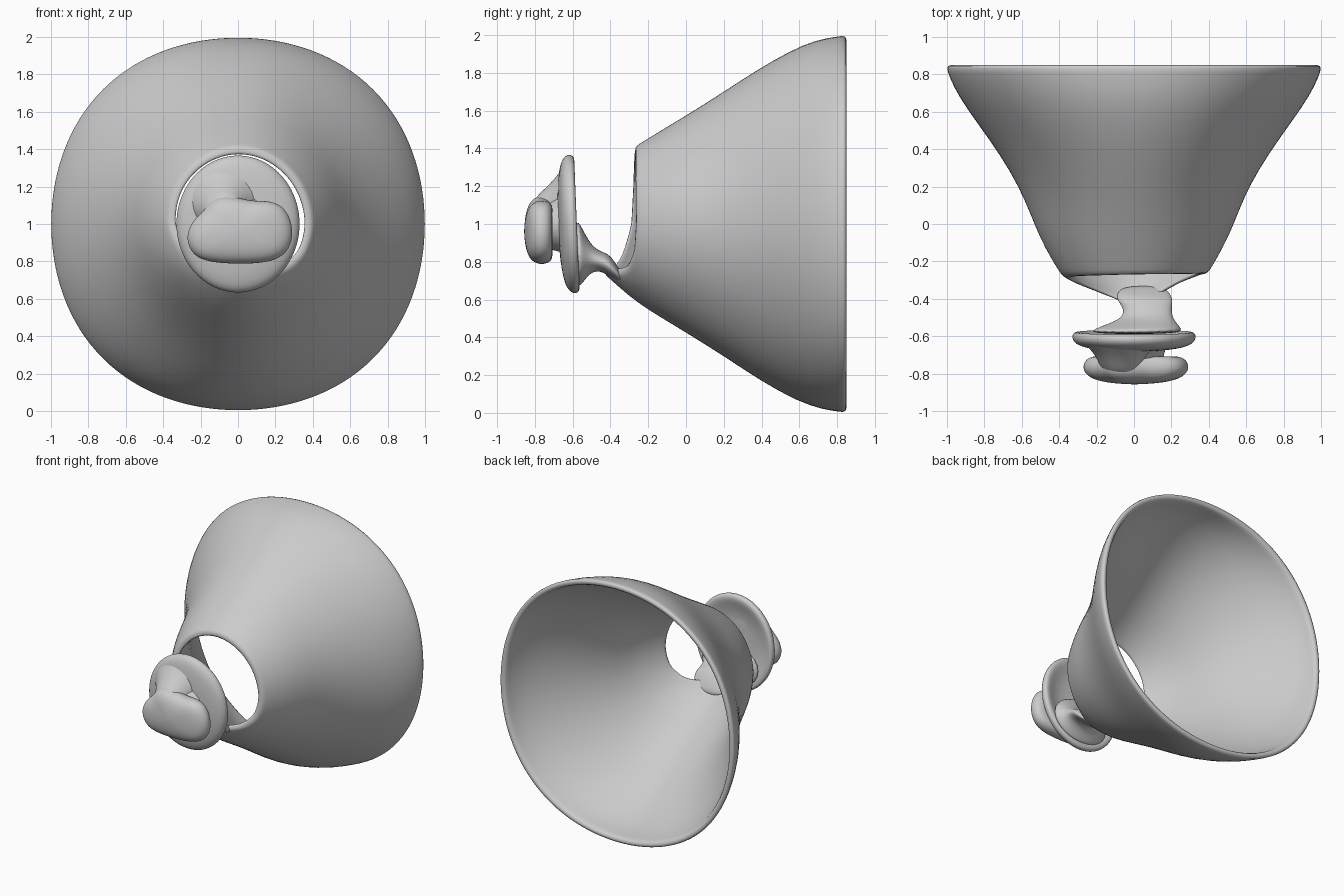
import bpy, bmesh, math

TAU = 2 * math.pi


def lerp_table(table, t):
    """Piecewise linear lookup; each row is (key, value, value...)."""
    for a, b in zip(table, table[1:]):
        if t <= b[0]:
            f = (t - a[0]) / (b[0] - a[0])
            return [p + (q - p) * f for p, q in zip(a[1:], b[1:])]
    return list(table[-1][1:])


def loft(name, rings, closed=False, levels=2):
    """Skin a row of equal rings; cap the ends or join them into a loop."""
    bm = bmesh.new()
    vs = [[bm.verts.new(p) for p in r] for r in rings]
    n = len(vs[0])
    pairs = list(zip(vs, vs[1:])) + ([(vs[-1], vs[0])] if closed else [])
    for a, b in pairs:
        for i in range(n):
            j = (i + 1) % n
            bm.faces.new((a[i], a[j], b[j], b[i]))
    if not closed:
        bm.faces.new(vs[0])
        bm.faces.new(vs[-1])
    bmesh.ops.recalc_face_normals(bm, faces=bm.faces)
    for f in bm.faces:
        f.smooth = True
    me = bpy.data.meshes.new(name)
    bm.to_mesh(me)
    bm.free()
    ob = bpy.data.objects.new(name, me)
    bpy.context.collection.objects.link(ob)
    m = ob.modifiers.new("smooth", 'SUBSURF')
    m.levels = m.render_levels = levels
    return ob


def ellipse(y, cx, cz, rx, rz, tilt=0.0, n=24):
    pts = []
    for i in range(n):
        a = TAU * i / n
        z = cz + rz * math.sin(a)
        pts.append((cx + rx * math.cos(a), y + tilt * (z - 1), z))
    return pts


# Flared bell: y, half width, half height
PROFILE = [(-0.5, 0.2, 0.21), (-0.42, 0.24, 0.275), (-0.36, 0.285, 0.33),
           (-0.27, 0.39, 0.41), (-0.15, 0.465, 0.485), (0.0, 0.535, 0.575),
           (0.2, 0.61, 0.70), (0.4, 0.735, 0.835), (0.6, 0.885, 0.945),
           (0.7, 0.95, 0.98), (0.8, 0.997, 0.993), (0.85, 1.003, 1.0)]
# Front lip position by angle (0 = right, 90 = top)
LIP = [(0, -0.265), (90, -0.27), (150, -0.28), (180, -0.29), (205, -0.33),
       (230, -0.375), (255, -0.42), (275, -0.44), (290, -0.425),
       (305, -0.365), (320, -0.31), (338, -0.275), (360, -0.265)]
STEPS = [0, 0.02, 0.06, 0.14, 0.24, 0.36, 0.5, 0.65, 0.8, 0.9, 0.97, 1]


def bell_ring(t, inset):
    ring = []
    for i in range(64):
        a = TAU * i / 64
        y0 = lerp_table(LIP, math.degrees(a))[0]
        y = y0 + (0.85 - y0) * t
        rx, rz = lerp_table(PROFILE, y)
        # flatter diagonals halfway along, squarer rim
        amount = 0.025 * t ** 3 - 0.025 * math.sin(math.pi * t)
        k = 1 + amount * math.sin(2 * a) ** 2
        ring.append(((rx * k - inset) * math.cos(a), y,
                     1 + (rz * k - inset) * math.sin(a)))
    return ring


loft("bell", [bell_ring(t, 0) for t in STEPS]
     + [bell_ring(t, 0.045) for t in reversed(STEPS)], closed=True, levels=1)

# Narrow bridge from the bell's lower lip to the disc
loft("neck", [ellipse(*s) for s in (
    (-0.33, 0.05, 0.70, 0.10, 0.02), (-0.37, 0.05, 0.745, 0.145, 0.045),
    (-0.41, 0.06, 0.785, 0.15, 0.06), (-0.46, 0.075, 0.805, 0.125, 0.05),
    (-0.51, 0.07, 0.82, 0.14, 0.08), (-0.55, 0.03, 0.83, 0.22, 0.15),
    (-0.59, 0.0, 0.85, 0.27, 0.2))])

# Thin tilted disc, dished at the back
loft("disc", [ellipse(y, 0, 1, 0.333 * s, 0.37 * s, -0.04) for y, s in (
    (-0.62, 0.05), (-0.62, 0.5), (-0.595, 0.75), (-0.575, 0.9),
    (-0.58, 0.99), (-0.61, 1.01), (-0.64, 0.95), (-0.66, 0.8),
    (-0.675, 0.5), (-0.68, 0.05))])

# Stem between disc and knob, and the ridge that rises to the disc's top
loft("knob_stem", [ellipse(*s) for s in (
    (-0.64, 0.0, 1.02, 0.2, 0.2), (-0.69, 0.0, 1.0, 0.15, 0.13),
    (-0.76, 0.0, 0.98, 0.18, 0.13))])
loft("knob_ridge", [ellipse(*s) for s in (
    (-0.62, -0.06, 1.14, 0.22, 0.20), (-0.655, -0.07, 1.12, 0.18, 0.175),
    (-0.70, -0.07, 1.09, 0.14, 0.145), (-0.75, -0.07, 1.06, 0.115, 0.125),
    (-0.80, -0.06, 1.03, 0.1, 0.11), (-0.83, -0.05, 1.0, 0.06, 0.06))])

# Bean-shaped knob
BEAN = [(0.29, 1.0), (0.25, 1.09), (0.17, 1.125), (0.08, 1.12), (0.0, 1.14),
        (-0.08, 1.15), (-0.14, 1.13), (-0.18, 1.07), (-0.25, 1.01),
        (-0.28, 0.92), (-0.24, 0.83), (-0.15, 0.795), (0.0, 0.787),
        (0.15, 0.792), (0.25, 0.83), (0.29, 0.91)]
loft("knob", [[(x * s, y, 0.96 + (z - 0.96) * s) for x, z in BEAN]
              for y, s in ((-0.715, 0.1), (-0.71, 0.6), (-0.705, 0.82),
                           (-0.725, 0.97), (-0.765, 1.02), (-0.80, 0.97),
                           (-0.83, 0.82), (-0.85, 0.5), (-0.857, 0.08))])
